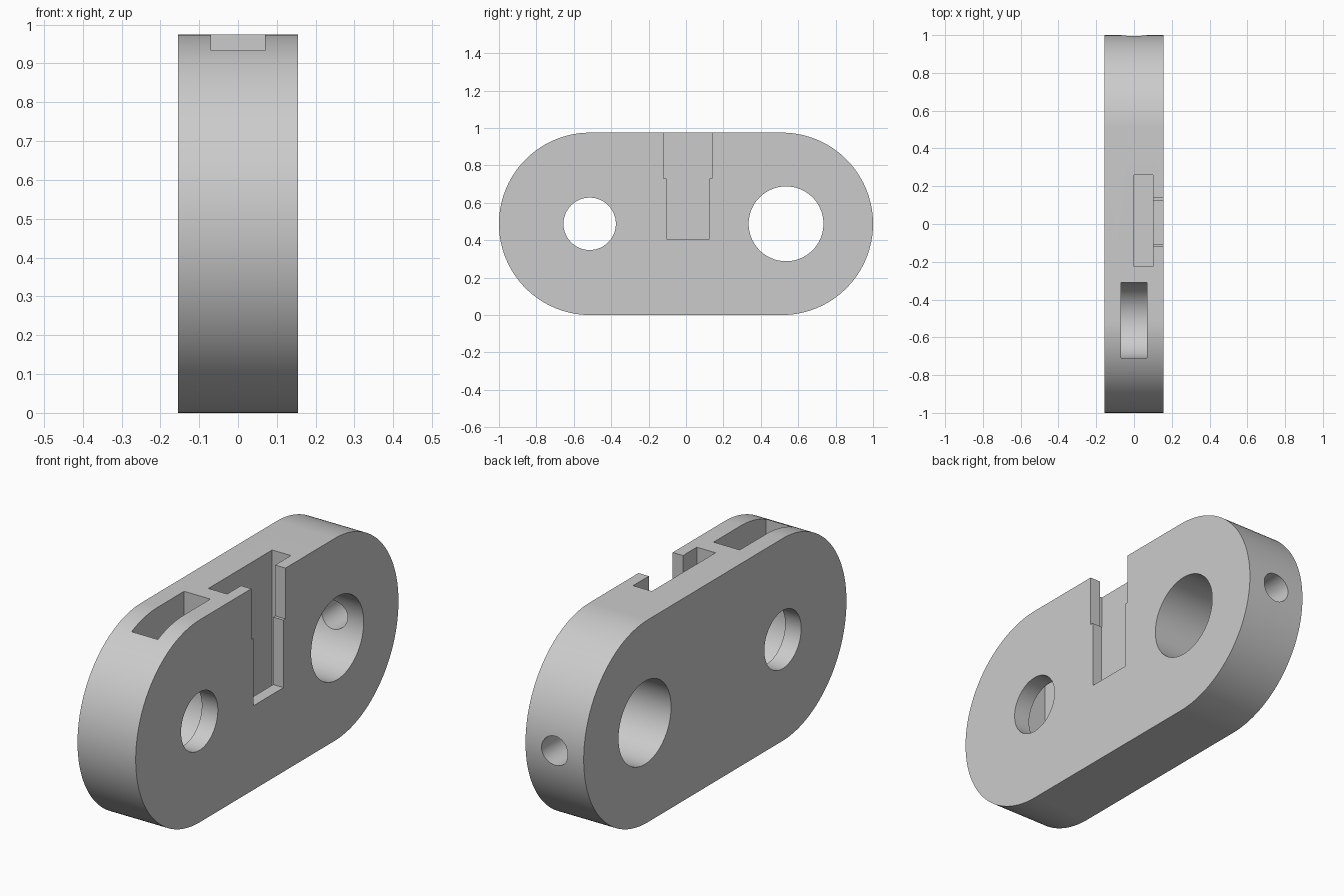
import bpy, bmesh, math

cube = bpy.data.objects.get("Cube")
if cube:
    bpy.data.objects.remove(cube, do_unlink=True)

R = 0.4875        # end radius, also the height of the centre line
END = 1 - R       # distance of the round ends from the middle
HALF = 0.155      # half thickness

grey = bpy.data.materials.new("plain grey")
grey.use_nodes = True
grey.diffuse_color = (0.6, 0.6, 0.6, 1)
grey.node_tree.nodes["Principled BSDF"].inputs["Base Color"].default_value = (0.6, 0.6, 0.6, 1)


def arc(cy, cz, r, start, end, steps):
    """Points on an arc in the y-z plane, angles in degrees."""
    angles = [math.radians(start + (end - start) * i / steps) for i in range(steps + 1)]
    return [(cy + r * math.cos(a), cz + r * math.sin(a)) for a in angles]


def prism(name, outline, x0, x1):
    """Extrude a y-z outline from x0 to x1."""
    bm = bmesh.new()
    face = bm.faces.new([bm.verts.new((x0, y, z)) for y, z in outline])
    out = bmesh.ops.extrude_face_region(bm, geom=[face])
    verts = [v for v in out["geom"] if isinstance(v, bmesh.types.BMVert)]
    bmesh.ops.translate(bm, verts=verts, vec=(x1 - x0, 0, 0))
    bmesh.ops.recalc_face_normals(bm, faces=bm.faces)
    mesh = bpy.data.meshes.new(name)
    bm.to_mesh(mesh)
    bm.free()
    obj = bpy.data.objects.new(name, mesh)
    bpy.context.collection.objects.link(obj)
    mesh.materials.append(grey)
    return obj


def rect(y0, y1, z0, z1):
    return [(y0, z0), (y1, z0), (y1, z1), (y0, z1)]


def bore(name, y, r):
    return prism(name, arc(y, R, r, 0, 360, 96)[:-1], -0.3, 0.3)


# Rounded link body
body = prism("link_body", arc(END, R, R, -90, 90, 96) + arc(-END, R, R, 90, 270, 96), -HALF, HALF)

# Round bores through the thickness, and the round-bottomed pocket above the small one
cutters = [
    bore("small_bore", -0.515, 0.14),
    bore("large_bore", 0.535, 0.2),
    prism("round_pocket", arc(-0.51, R, 0.2, 180, 360, 64) + [(-0.31, 1.2), (-0.71, 1.2)], -0.07, 0.07),
]

# Central pocket open at the top, and the stepped slot in the left face
cutters += [
    prism("central_pocket", rect(-0.225, 0.26, 0.25, 1.2), 0, 0.1),
    prism("stepped_slot", [(-0.105, 0.405), (0.125, 0.405), (0.125, 0.73), (0.14, 0.73),
                           (0.14, 1.2), (-0.12, 1.2), (-0.12, 0.73), (-0.105, 0.73)], 0.05, 0.3),
]

# Screw hole from the back end into the large bore
bpy.ops.mesh.primitive_cylinder_add(vertices=64, radius=0.07, depth=0.6,
                                    location=(0, 0.85, R), rotation=(math.pi / 2, 0, 0))
screw = bpy.context.object
screw.name = "screw_hole"
cutters.append(screw)

# Cut everything out of the body
bpy.ops.object.select_all(action="DESELECT")
bpy.context.view_layer.objects.active = body
body.select_set(True)
for cutter in cutters:
    cutter.hide_render = True
    mod = body.modifiers.new(cutter.name, "BOOLEAN")
    mod.operation = "DIFFERENCE"
    mod.solver = "EXACT"
    mod.object = cutter
    bpy.ops.object.modifier_apply(modifier=mod.name)
for cutter in cutters:
    bpy.data.objects.remove(cutter, do_unlink=True)

# One colour, smooth curves, sharp edges
body.data.materials.clear()
body.data.materials.append(grey)
for poly in body.data.polygons:
    poly.material_index = 0
bpy.ops.object.shade_smooth_by_angle(angle=math.radians(30))
